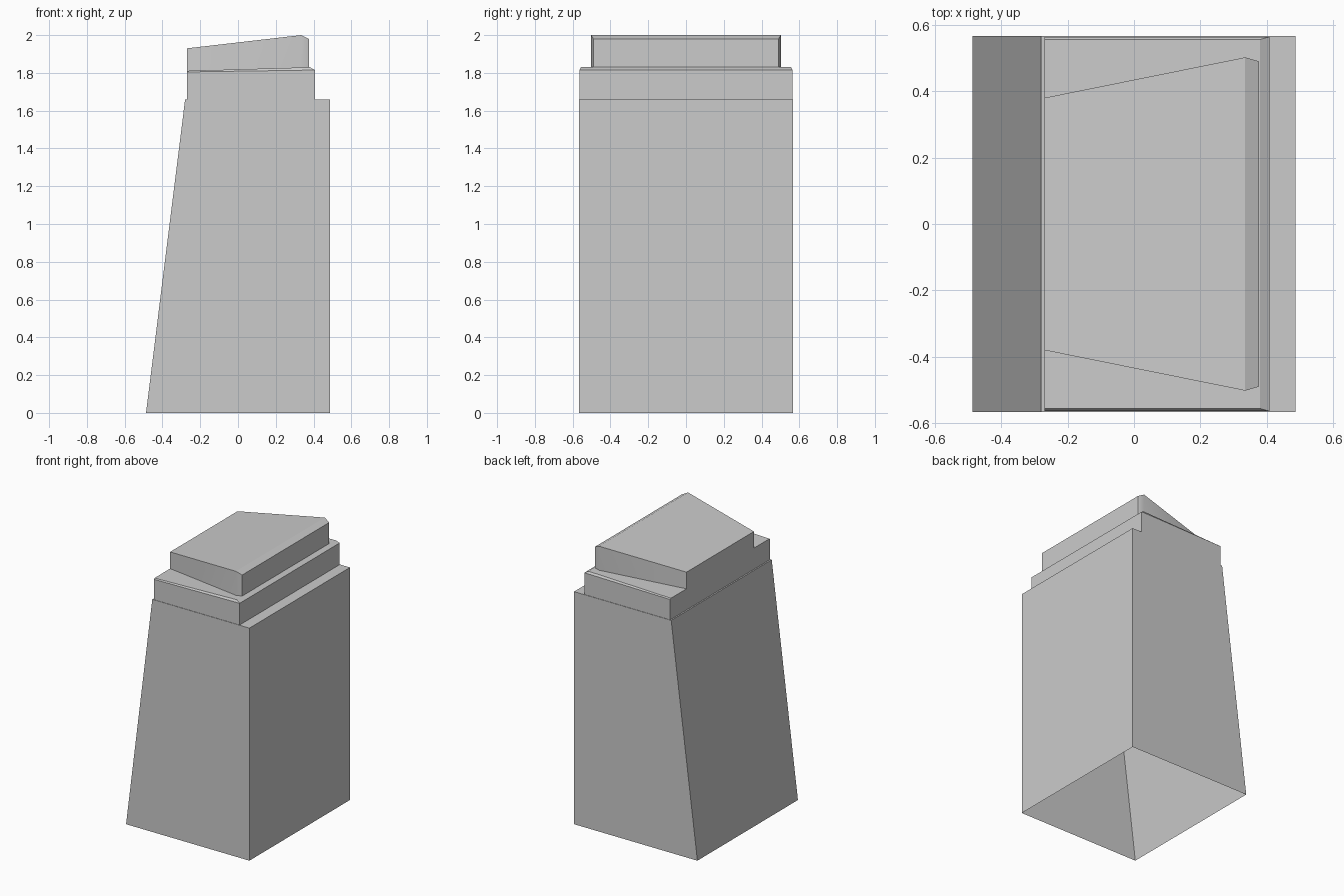
import bpy
import bmesh

if "Cube" in bpy.data.objects:
    bpy.data.objects.remove(bpy.data.objects["Cube"])


def shell(name, loops, caps):
    """Skin walls through stacked loops, then close the last loop with caps."""
    bm = bmesh.new()
    rings = [[bm.verts.new(p) for p in loop] for loop in loops]
    for a, b in zip(rings, rings[1:]):
        n = len(a)
        for i in range(n):
            j = (i + 1) % n
            bm.faces.new((a[i], a[j], b[j], b[i]))
    for cap in caps:
        bm.faces.new([rings[-1][i] for i in cap])
    mesh = bpy.data.meshes.new(name)
    bm.to_mesh(mesh)
    bm.free()
    obj = bpy.data.objects.new(name, mesh)
    bpy.context.collection.objects.link(obj)
    bpy.context.view_layer.objects.active = obj
    obj.select_set(True)
    bpy.ops.object.shade_smooth_by_angle(angle=0.5)
    obj.select_set(False)
    return obj


def rect(x0, x1, y, z0, z1):
    """Counter-clockwise rectangle that may tilt from z0 (left) to z1 (right)."""
    return [(x0, -y, z0), (x1, -y, z1), (x1, y, z1), (x0, y, z0)]


# hollow body: sloped left wall, open bottom, narrow ledge at the top
shell("body", [
    rect(-0.487, 0.487, 0.567, 0, 0),
    rect(-0.28, 0.487, 0.567, 1.66, 1.66),
    rect(-0.27, 0.408, 0.564, 1.66, 1.66),
], [])

# middle step with a small chamfer on its upper edge
shell("middle_step", [
    rect(-0.27, 0.408, 0.564, 1.66, 1.66),
    rect(-0.27, 0.408, 0.564, 1.805, 1.815),
    rect(-0.27, 0.38, 0.556, 1.811, 1.83),
], [(0, 1, 2, 3)])

# top slab: flared outline, sloping top, chamfered right edge
outline = [(-0.27, -0.38), (0.335, -0.502), (0.376, -0.49),
           (0.376, 0.49), (0.335, 0.502), (-0.27, 0.38)]
tops = [1.93, 2.0, 1.98, 1.98, 2.0, 1.93]
shell("top_slab", [
    [(x, y, 1.81 + 0.03 * (x + 0.27)) for x, y in outline],
    [(x, y, z) for (x, y), z in zip(outline, tops)],
], [(0, 1, 4, 5), (1, 2, 3, 4)])
